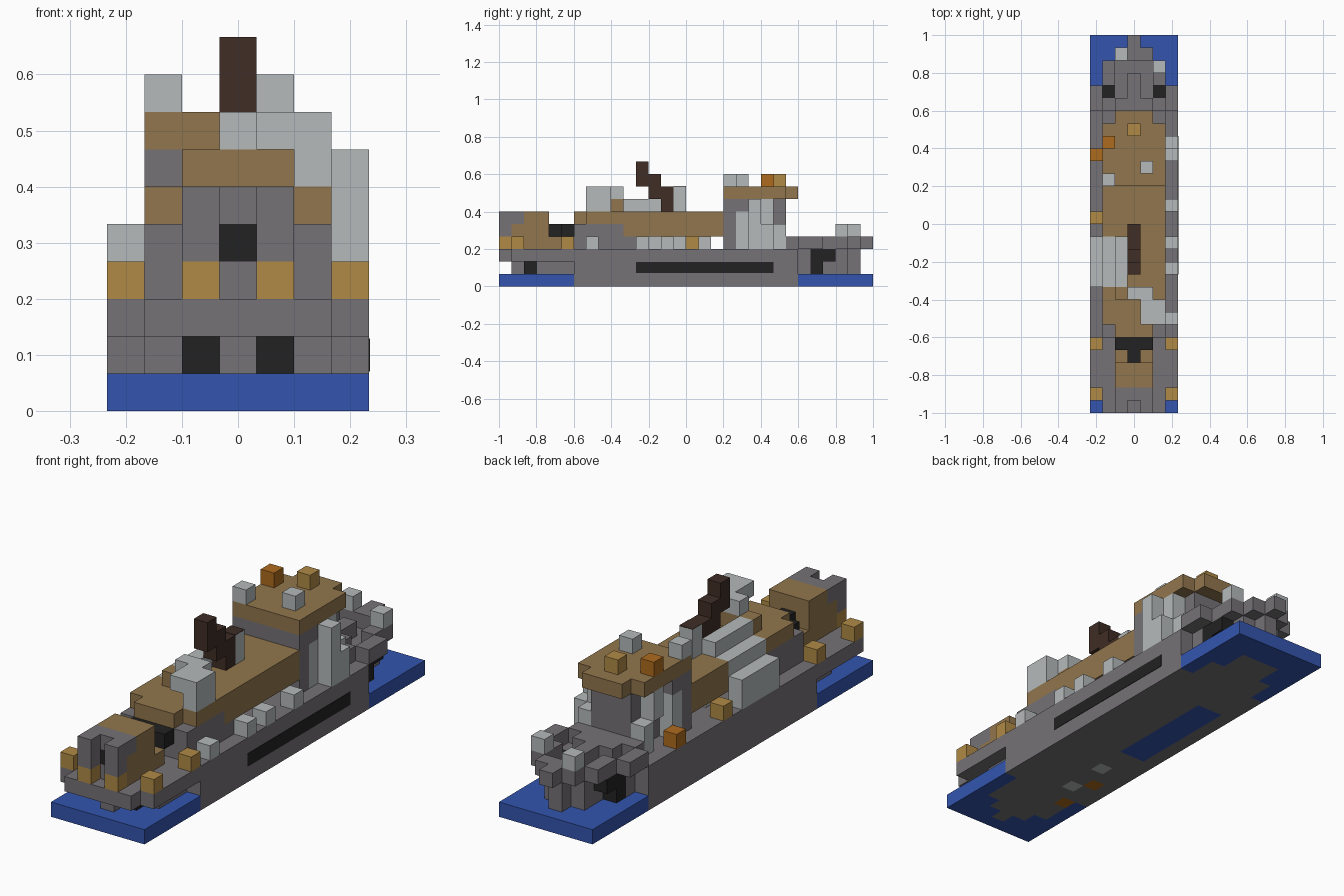
import bpy
import bmesh
from mathutils import Vector

cube = bpy.data.objects.get("Cube")
if cube:
    bpy.data.objects.remove(cube, do_unlink=True)

U = 1 / 15  # edge of one block
COLOURS = {
    "hull_grey": (.18, .168, .182), "sea_blue": (.033, .091, .43),
    "pale_grey": (.46, .49, .49), "deck_brown": (.285, .18, .075),
    "gold": (.434, .254, .061), "orange": (.42, .147, .013),
    "mast_brown": (.05, .026, .018), "black": (.016, .016, .016)}
mats = {}
for name, rgb in COLOURS.items():
    m = bpy.data.materials.new(name)
    m.use_nodes = True
    m.diffuse_color = (*rgb, 1)
    m.node_tree.nodes["Principled BSDF"].inputs["Base Color"].default_value = (*rgb, 1)
    mats[name] = m

grid = {}


def span(v):
    return range(v[0], v[1] + 1) if isinstance(v, tuple) else (v,)


def fill(part, colour, xs, ys, zs):
    """Fill a run of blocks; a later fill replaces an earlier one."""
    for x in span(xs):
        for y in span(ys):
            for z in span(zs):
                grid[x, y, z] = (part, colour)


def wide(n):
    return (-n, n)


# Sea and hull footprint
fill("sea", "sea_blue", wide(3), (0, 29), 0)
fill("hull", "hull_grey", wide(3), (6, 23), (0, 2))
fill("hull", "hull_grey", wide(2), (3, 5), (0, 1))
fill("hull", "hull_grey", wide(1), 2, 0)
fill("hull", "hull_grey", 0, (1, 2), (0, 1))
fill("hull", "hull_grey", wide(2), (24, 25), 0)
fill("hull", "hull_grey", wide(1), (26, 27), 0)
fill("sea", "sea_blue", (-2, -1), (13, 20), 0)
for x, y, c in ((-2, 8, "orange"), (-2, 5, "orange"), (-1, 10, "pale_grey"), (-1, 7, "pale_grey")):
    fill("keel_patch", c, x, y, 0)

# Bow deck overhang and ports
fill("bow_deck", "hull_grey", wide(3), (1, 5), 2)
fill("bow_deck", "hull_grey", wide(2), 0, 2)
for s in (-1, 1):
    fill("bow_port", "black", s, 2, 1)

# Stern flare with its rim
fill("stern", "hull_grey", wide(2), 24, 1)
fill("stern", "hull_grey", wide(1), (25, 27), 1)
fill("stern", "hull_grey", 0, 28, (1, 2))
fill("stern", "hull_grey", wide(2), (24, 25), 2)
fill("stern", "hull_grey", wide(1), (26, 27), 2)
for s in (-1, 1):
    fill("stern_rim", "hull_grey", 3 * s, (24, 25), 3)
    fill("stern_rim", "hull_grey", 2 * s, (26, 27), 3)
    fill("stern_rim", "hull_grey", s, 28, 3)
    fill("stern_port", "black", 2 * s, (25, 26), 2)
    fill("stern_port", "black", 2 * s, 25, 1)
fill("stern_rim", "hull_grey", 0, (28, 29), 3)
fill("stern_house", "hull_grey", wide(2), 23, 3)
fill("stern_house", "hull_grey", wide(1), 24, 3)
fill("stern_house", "hull_grey", 0, (25, 26), 3)
fill("stern_light", "pale_grey", 2, 27, 4)
fill("stern_light", "pale_grey", -1, 28, 4)

# Front turret with barrels
fill("turret", "deck_brown", wide(1), (1, 4), 3)
fill("turret", "deck_brown", wide(1), (1, 3), 4)
fill("turret", "deck_brown", wide(1), (2, 3), 5)
fill("turret_lid", "hull_grey", wide(1), 1, 5)
fill("turret_nose", "hull_grey", 0, 1, 3)
fill("turret_slot", "black", 0, 1, 4)
fill("turret_back", "black", 0, 4, 4)
fill("turret_back", "black", wide(1), 5, 4)
for s in (-1, 1):
    fill("barrel", "gold", s, 0, 3)
    fill("barrel", "hull_grey", s, 0, (4, 5))
    for y in (1, 5):
        fill("deck_gun", "gold", 3 * s, y, 3)

# Long midship house, open below its rear half
fill("house_base", "hull_grey", wide(2), (6, 10), 3)
fill("house_base", "hull_grey", wide(2), (6, 9), 4)
fill("house_roof", "deck_brown", wide(2), (10, 17), 4)
fill("house_roof", "deck_brown", wide(2), (7, 17), 5)
fill("house_roof", "deck_brown", wide(1), 6, 5)
fill("house_post", "pale_grey", -1, 14, 3)

# Stepped pale stairs on one side
for i in range(3):
    fill("side_steps", "pale_grey", i - 3, (10, 13), (3 + i, 4 + i))
fill("side_steps", "pale_grey", -1, (10, 13), 6)

# Raised pale platform near the front
fill("platform_base", "deck_brown", wide(1), 9, 6)
fill("platform", "pale_grey", 2, (7, 8), 6)
fill("platform", "pale_grey", (1, 2), (7, 8), 7)
fill("platform", "pale_grey", (0, 1), 9, 7)

# Leaning mast and its pale foot
for i in range(3):
    fill("mast", "mast_brown", 0, 13 - i, (6 + i, 7 + i))
fill("mast", "mast_brown", 0, 11, 9)
fill("mast_foot", "pale_grey", 0, 14, (6, 7))

# Bridge tower
fill("tower", "hull_grey", wide(1), (18, 22), (3, 6))
fill("tower", "hull_grey", wide(2), (18, 19), 6)
fill("tower", "hull_grey", wide(2), 18, (3, 5))
fill("tower_roof", "deck_brown", wide(2), (18, 22), 7)
fill("tower_roof", "deck_brown", wide(1), 23, 7)
fill("roof_lamp", "pale_grey", -2, 18, 8)
fill("roof_lamp", "pale_grey", 1, 19, 8)
fill("roof_lamp", "orange", -2, 21, 8)
fill("roof_lamp", "gold", 0, 22, 8)
fill("tower_wing", "pale_grey", 3, 20, (3, 6))
fill("tower_wing", "pale_grey", 3, 21, (3, 4))
for s in (-1, 1):
    fill("tower_brace", "pale_grey", 2 * s, 19, (3, 5))
    fill("tower_brace", "pale_grey", 2 * s, 21, (5, 6))
    fill("tower_brace", "pale_grey", 2 * s, 22, (3, 4))

# Small deck fittings
for y in (7, 11, 13, 16):
    fill("deck_fitting", "pale_grey", 3, y, 3)
fill("deck_fitting", "gold", -3, 15, 3)
fill("deck_fitting", "orange", -3, 20, 3)

# Turn each part into a mesh of its exposed block faces
AXES = [Vector(a) * s for a in ((1, 0, 0), (0, 1, 0), (0, 0, 1)) for s in (1, -1)]
parts = {}
for cell, (part, colour) in grid.items():
    parts.setdefault(part, []).append((cell, colour))

for part, cells in parts.items():
    bm = bmesh.new()
    used = list(dict.fromkeys(c for _, c in cells))
    for cell, colour in cells:
        mid = Vector((cell[0], cell[1] - 14.5, cell[2] + .5))
        for n in AXES:
            if tuple(int(a + b) for a, b in zip(cell, n)) in grid:
                continue
            u = Vector((n.y, n.z, n.x))
            v = n.cross(u)
            ring = (u + v, v - u, -u - v, u - v)
            f = bm.faces.new([bm.verts.new((mid + (n + r) / 2) * U) for r in ring])
            f.material_index = used.index(colour)
    bmesh.ops.remove_doubles(bm, verts=bm.verts, dist=U / 100)
    mesh = bpy.data.meshes.new(part)
    bm.to_mesh(mesh)
    bm.free()
    for c in used:
        mesh.materials.append(mats[c])
    bpy.context.collection.objects.link(bpy.data.objects.new(part, mesh))


def plate(name, colour, centre, size):
    bpy.ops.mesh.primitive_cube_add(size=1, location=centre)
    ob = bpy.context.object
    ob.name = name
    ob.scale = size
    ob.data.materials.append(mats[colour])


# Dark side stripe and mast foot cap
plate("side_stripe", "black", (3.5 * U, .1, 1.5 * U), (.004, 11 * U, .058))
plate("mast_cap", "mast_brown", (0, -U / 2, 8 * U), (U, U, .004))
